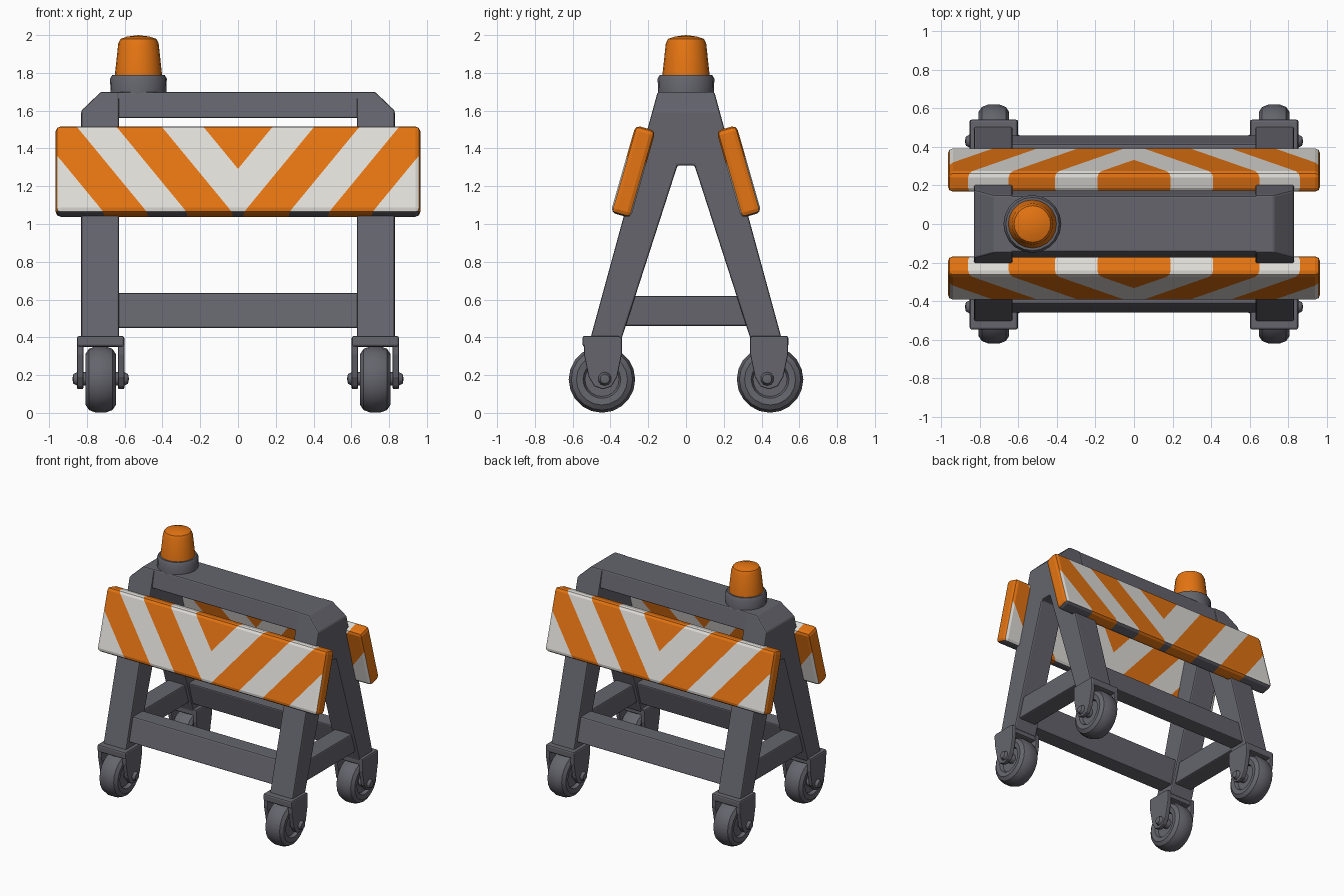
import bpy, bmesh, math
from mathutils import Matrix, Vector

if "Cube" in bpy.data.objects:
    bpy.data.objects.remove(bpy.data.objects["Cube"])


def material(name, rgb):
    m = bpy.data.materials.new(name)
    m.diffuse_color = (*rgb, 1)
    m.use_nodes = True
    m.node_tree.nodes["Principled BSDF"].inputs["Base Color"].default_value = m.diffuse_color
    return m


GREY = material("dark_grey", (0.128, 0.128, 0.152))
ORANGE = material("safety_orange", (0.78, 0.175, 0.006))
WHITE = material("off_white", (0.75, 0.73, 0.69))


def finish(name, bm, mats, bevel=0.0, smooth=False):
    bmesh.ops.recalc_face_normals(bm, faces=bm.faces[:])
    if smooth:
        for f in bm.faces:
            f.smooth = True
        for e in bm.edges:
            e.smooth = len(e.link_faces) == 2 and e.calc_face_angle(0) < 0.6
    mesh = bpy.data.meshes.new(name)
    bm.to_mesh(mesh)
    bm.free()
    for m in mats:
        mesh.materials.append(m)
    ob = bpy.data.objects.new(name, mesh)
    bpy.context.collection.objects.link(ob)
    if bevel:
        mod = ob.modifiers.new("soft_edges", 'BEVEL')
        mod.width = bevel
        mod.segments = 2
        mod.limit_method = 'ANGLE'
    return ob


def prism_bm(pts, x0, x1):
    """Extrude a y/z outline along x."""
    bm = bmesh.new()
    face = bm.faces.new([bm.verts.new((x0, y, z)) for y, z in pts])
    ext = bmesh.ops.extrude_face_region(bm, geom=[face])
    moved = [v for v in ext['geom'] if isinstance(v, bmesh.types.BMVert)]
    bmesh.ops.translate(bm, vec=(x1 - x0, 0, 0), verts=moved)
    return bm


def prism(name, pts, x0, x1, bevel=0.01):
    return finish(name, prism_bm(pts, x0, x1), [GREY], bevel)


def chamfer_corner(bm, s):
    """Slice the sloping shoulder off the outer top corner."""
    bmesh.ops.recalc_face_normals(bm, faces=bm.faces[:])
    cut = bmesh.ops.bisect_plane(
        bm, geom=bm.verts[:] + bm.edges[:] + bm.faces[:],
        plane_co=(s * 0.725, 0, 1.70), plane_no=(s * 0.10, 0, 0.105), clear_outer=True)
    edges = [e for e in cut['geom_cut'] if isinstance(e, bmesh.types.BMEdge)]
    bmesh.ops.holes_fill(bm, edges=edges, sides=0)


def lathe(name, profile, centre, axis, mat, segs):
    """Spin (radius, height) points round z, then turn to the axis."""
    bm = bmesh.new()
    verts = [bm.verts.new((r, 0, h)) for r, h in profile]
    edges = [bm.edges.new(p) for p in zip(verts, verts[1:])]
    bmesh.ops.spin(bm, geom=verts + edges, cent=(0, 0, 0), axis=(0, 0, 1),
                   angle=math.tau, steps=segs, use_duplicate=False)
    bmesh.ops.remove_doubles(bm, verts=bm.verts[:], dist=1e-4)
    rot = Matrix.Rotation(math.pi / 2, 4, 'Y') if axis == 'X' else Matrix()
    bmesh.ops.transform(bm, matrix=Matrix.Translation(centre) @ rot, verts=bm.verts[:])
    return finish(name, bm, [mat], smooth=True)


# A-shaped end frames
half = [(0.045, 1.31), (0.345, 0.38), (0.51, 0.38), (0.15, 1.70)]
outline = half + [(-y, z) for y, z in reversed(half)]
for s, side in ((-1, "left"), (1, "right")):
    bm = prism_bm(outline, s * 0.63, s * 0.83)
    chamfer_corner(bm, s)
    finish(side + "_end_frame", bm, [GREY], 0.01)
    # Short brace between the front and back legs
    prism(side + "_side_brace", [(-0.37, 0.46), (0.37, 0.46), (0.32, 0.62), (-0.32, 0.62)],
          s * 0.655, s * 0.805)

# Top beam with sloping shoulders
bm = prism_bm([(-0.175, 1.56), (0.175, 1.56), (0.145, 1.70), (-0.145, 1.70)], -0.825, 0.825)
for s in (-1, 1):
    chamfer_corner(bm, s)
finish("top_beam", bm, [GREY], 0.01)

# Striped boards: stripes are cut through the whole slab
W, T, H = 0.965, 0.055, 0.24
BOUNDS = (0.19, 0.41, 0.65, 0.86, 1.09)
K = 0.38 / (2 * H)
for s, side in ((-1, "front"), (1, "back")):
    bm = bmesh.new()
    bmesh.ops.create_cube(bm, size=1)
    bmesh.ops.scale(bm, vec=(2 * W, 2 * T, 2 * H), verts=bm.verts[:])
    bmesh.ops.bevel(bm, geom=bm.edges[:], offset=0.026, segments=2, profile=0.5, affect='EDGES')
    planes = [((0, 0, 0), (1, 0, 0))]
    for b in BOUNDS:
        for m in (-1, 1):
            planes.append(((m * b, 0, H), (m, 0, -K)))
    for co, no in planes:
        bmesh.ops.bisect_plane(bm, geom=bm.verts[:] + bm.edges[:] + bm.faces[:],
                               plane_co=co, plane_no=Vector(no).normalized())
    bm.normal_update()
    for f in bm.faces:
        c = f.calc_center_median()
        u = abs(c.x) + K * (H - c.z)
        white = sum(u > b for b in BOUNDS) % 2
        if abs(f.normal.x) > 0.5:
            white = 0
        f.material_index = 2 if white and f.normal.z < -0.8 else white
    turn = Matrix.Translation((0, s * 0.28, 1.277)) @ Matrix.Rotation(s * math.radians(16), 4, 'X')
    bmesh.ops.transform(bm, matrix=turn, verts=bm.verts[:])
    finish(side + "_striped_board", bm, [ORANGE, WHITE, GREY])

    # Long lower rail, leaning with the legs
    prism(side + "_lower_rail",
          [(s * 0.462, 0.45), (s * 0.415, 0.635), (s * 0.285, 0.635), (s * 0.335, 0.45)],
          -0.64, 0.64)

# Casters
CHEEK = [(-0.10, 0.40), (0.10, 0.40), (0.10, 0.31), (0.075, 0.19), (0.045, 0.14),
         (0, 0.125), (-0.045, 0.14), (-0.075, 0.19), (-0.10, 0.31)]
TYRE = [(0, -0.05), (0.09, -0.05), (0.10, -0.075), (0.135, -0.08), (0.162, -0.062), (0.176, -0.025),
        (0.176, 0.025), (0.162, 0.062), (0.135, 0.08), (0.10, 0.075), (0.09, 0.05), (0, 0.05)]
BOLT = [(0, -0.15), (0.025, -0.145), (0.036, -0.125), (0.036, 0.125), (0.025, 0.145), (0, 0.15)]
for sx, nx in ((-1, "left"), (1, "right")):
    for sy, ny in ((-1, "front"), (1, "back")):
        x, y = sx * 0.727, sy * 0.445
        tag = ny + "_" + nx
        lathe(tag + "_wheel", TYRE, (x, y, 0.177), 'X', GREY, 20)
        lathe(tag + "_axle_bolt", BOLT, (x, y - sy * 0.015, 0.18), 'X', GREY, 10)
        for d, nd in ((-1, "left"), (1, "right")):
            prism(tag + "_fork_" + nd + "_cheek", [(y - sy * 0.005 + p, z) for p, z in CHEEK],
                  x + d * 0.092, x + d * 0.125, 0.006)
        prism(tag + "_fork_crown",
              [(y - 0.103, 0.35), (y + 0.097, 0.35), (y + 0.097, 0.408), (y - 0.103, 0.408)],
              x - 0.125, x + 0.125, 0.012)

# Warning beacon
lathe("beacon_collar", [(0, 1.68), (0.148, 1.68), (0.15, 1.77), (0.138, 1.79), (0, 1.79)],
      (-0.527, 0, 0), 'Z', GREY, 20)
lathe("beacon_lamp", [(0, 1.78), (0.126, 1.78), (0.107, 1.955), (0.095, 1.98), (0.06, 1.992), (0, 2.0)],
      (-0.527, 0, 0), 'Z', ORANGE, 20)
